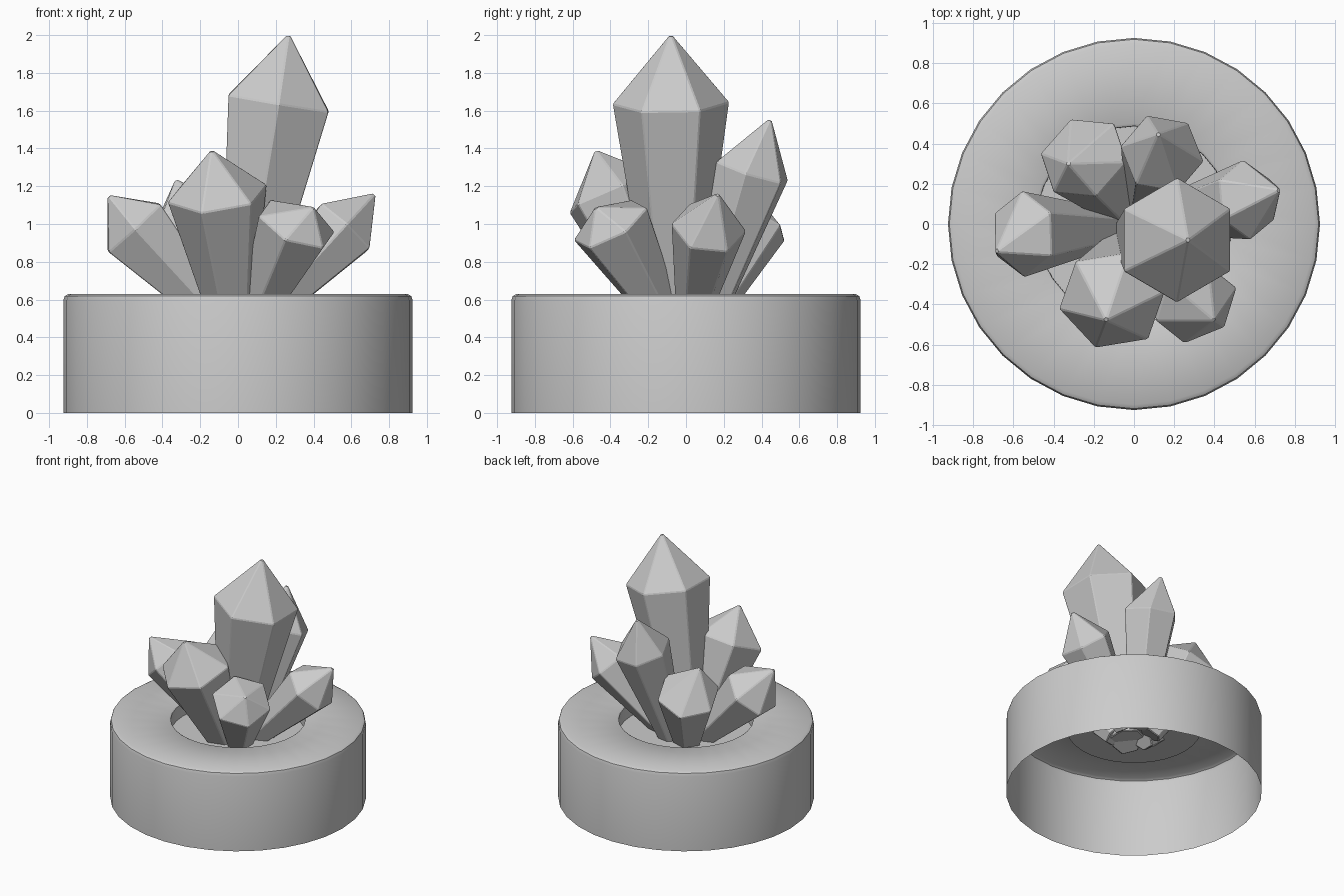
import bpy, bmesh, math
from mathutils import Vector

if "Cube" in bpy.data.objects:
    bpy.data.objects.remove(bpy.data.objects["Cube"])


def add_object(name, bm):
    mesh = bpy.data.meshes.new(name)
    bmesh.ops.recalc_face_normals(bm, faces=bm.faces)
    bm.to_mesh(mesh)
    bm.free()
    ob = bpy.data.objects.new(name, mesh)
    bpy.context.collection.objects.link(ob)
    return ob


# Open-bottomed round base with a softened rim and a shallow recess
def make_base():
    profile = [(0.925, 0), (0.925, 0.595), (0.918, 0.618), (0.898, 0.63),
               (0.5, 0.63), (0.487, 0.622), (0.485, 0.52), (0, 0.52)]
    bm = bmesh.new()
    verts = [bm.verts.new((r, 0, z)) for r, z in profile]
    edges = [bm.edges.new(p) for p in zip(verts, verts[1:])]
    bmesh.ops.spin(bm, geom=verts + edges, cent=(0, 0, 0), axis=(0, 0, 1),
                   angle=math.tau, steps=32, use_duplicate=False)
    bmesh.ops.remove_doubles(bm, verts=bm.verts, dist=1e-4)
    ob = add_object("round_base", bm)
    # keep the visible outside facing out
    if ob.data.polygons[0].normal.dot(ob.data.polygons[0].center) < 0:
        ob.data.flip_normals()
    bpy.context.view_layer.objects.active = ob
    ob.select_set(True)
    bpy.ops.object.shade_smooth_by_angle(angle=math.radians(40))
    ob.select_set(False)


# Six-sided crystal: narrow foot, wide shoulder, off-centre point
def make_crystal(name, foot, shoulder, tip, radius, corner):
    foot, shoulder, tip = Vector(foot), Vector(shoulder), Vector(tip)
    axis = (shoulder - foot).normalized()
    u = Vector(corner)
    u = (u - axis * u.dot(axis)).normalized()
    w = axis.cross(u)
    bm = bmesh.new()

    def ring(centre, r):
        return [bm.verts.new(centre + r * (u * math.cos(a) + w * math.sin(a)))
                for a in (i * math.tau / 6 for i in range(6))]

    low, high = ring(foot, radius * 0.42), ring(shoulder, radius)
    top = bm.verts.new(tip)
    bm.faces.new(low[::-1])
    for i in range(6):
        j = (i + 1) % 6
        bm.faces.new((low[i], low[j], high[j], high[i]))
        bm.faces.new((high[i], high[j], top))
    ob = add_object(name, bm)
    bev = ob.modifiers.new("soft_edges", 'BEVEL')
    bev.width = 0.006
    bev.segments = 1


make_base()

# name, foot, shoulder centre, tip, shoulder radius, direction of one corner
crystals = [
    ("main_crystal", (0.02, -0.06, 0.47), (0.215, -0.08, 1.64), (0.27, -0.08, 2.01), 0.31, (0, 1, 0)),
    ("front_crystal", (-0.03, -0.11, 0.47), (-0.11, -0.38, 1.16), (-0.14, -0.48, 1.395), 0.27, (-0.08, -0.23, -0.1)),
    ("left_crystal", (-0.09, -0.02, 0.48), (-0.55, -0.05, 0.98), (-0.69, -0.14, 1.155), 0.215, (0, -1, 0)),
    ("right_crystal", (0.10, 0.03, 0.48), (0.56, 0.12, 0.98), (0.73, 0.17, 1.165), 0.2, (0, 1, 0)),
    ("back_left_crystal", (-0.07, 0.08, 0.47), (-0.25, 0.33, 1.02), (-0.33, 0.30, 1.24), 0.23, (-0.06, 0.18, -0.1)),
    ("back_crystal", (0.04, 0.1, 0.47), (0.14, 0.35, 1.28), (0.12, 0.45, 1.565), 0.21, (0.19, -0.03, 0)),
    ("front_right_crystal", (0.08, -0.1, 0.48), (0.31, -0.40, 1.0), (0.40, -0.48, 1.09), 0.22, (0.19, 0.05, 0)),
]
for c in crystals:
    make_crystal(*c)
